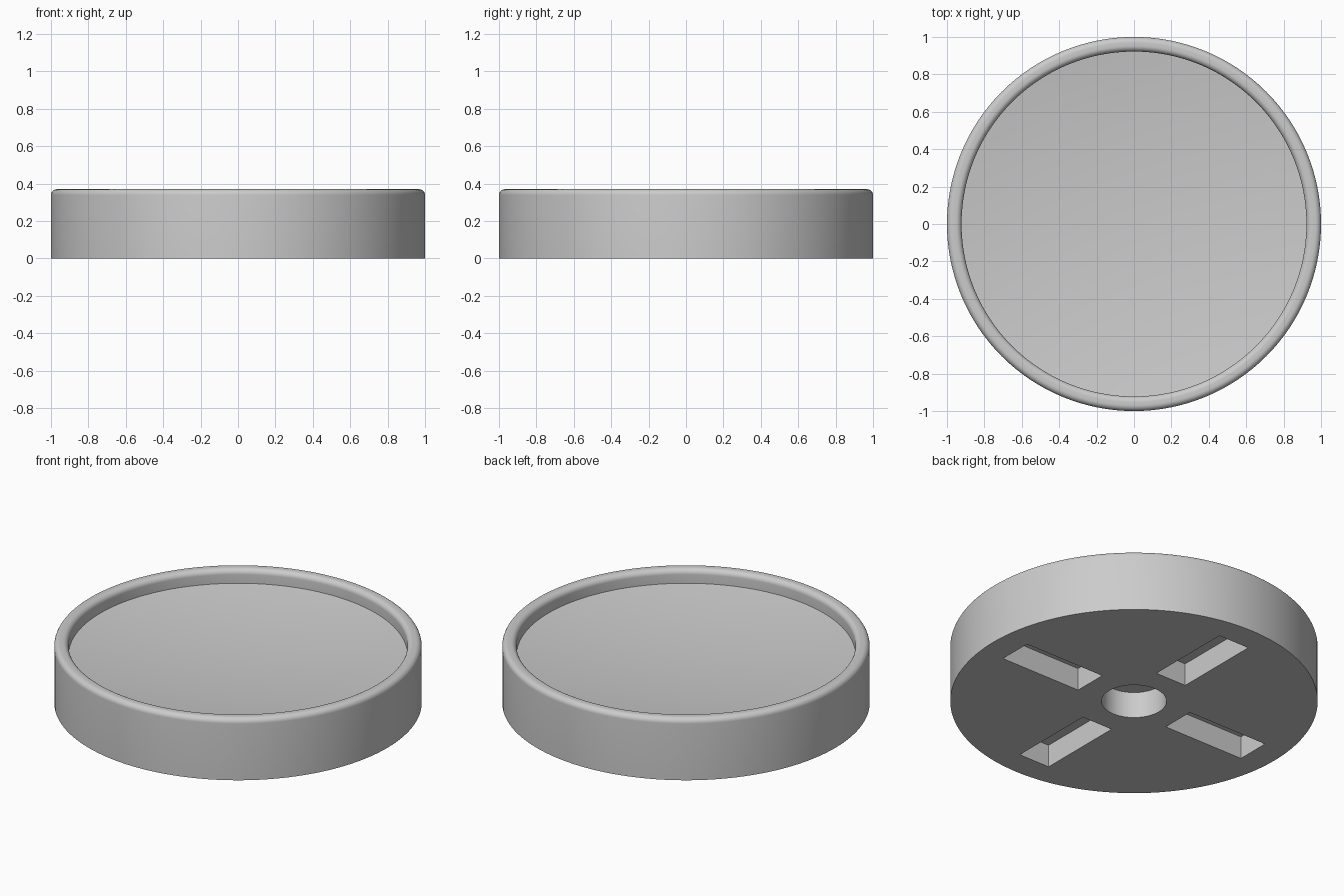
import bpy
import bmesh
from math import cos, sin, pi, radians

SIDES = 128
RADIUS, HEIGHT = 1.0, 0.37
INNER, FLOOR, DISH = 0.922, 0.287, 0.065
FILLET = 0.031
HOLE_RADIUS, HOLE_DEPTH = 0.177, 0.157
SLOT_START, SLOT_END, SLOT_WIDTH, SLOT_DEPTH = 0.312, 0.845, 0.204, 0.135

if "Cube" in bpy.data.objects:
    bpy.data.objects.remove(bpy.data.objects["Cube"], do_unlink=True)


def make_material(name, colour):
    mat = bpy.data.materials.new(name)
    mat.use_nodes = True
    mat.diffuse_color = colour
    mat.node_tree.nodes["Principled BSDF"].inputs["Base Color"].default_value = colour
    return mat


def add_object(name, bm):
    mesh = bpy.data.meshes.new(name)
    bmesh.ops.recalc_face_normals(bm, faces=bm.faces)
    bm.to_mesh(mesh)
    bm.free()
    obj = bpy.data.objects.new(name, mesh)
    bpy.context.collection.objects.link(obj)
    return obj


def arc(cx, cz, r, start, end, steps=8):
    angles = [radians(start + (end - start) * i / steps) for i in range(steps + 1)]
    return [(cx + r * cos(a), cz + r * sin(a)) for a in angles]


def lathe(name, profile):
    """Revolve (radius, height) points round z; both ends lie on the axis."""
    bm = bmesh.new()
    verts = [bm.verts.new((r, 0, z)) for r, z in profile]
    edges = [bm.edges.new(pair) for pair in zip(verts, verts[1:])]
    bmesh.ops.spin(bm, geom=verts + edges, cent=(0, 0, 0), axis=(0, 0, 1),
                   angle=2 * pi, steps=SIDES, use_merge=True)
    bmesh.ops.remove_doubles(bm, verts=bm.verts, dist=0.0001)
    return add_object(name, bm)


# Round tray: centre hole underneath, rounded rim, shallow dished top
top = HEIGHT - FILLET
profile = [(0, HOLE_DEPTH), (HOLE_RADIUS, HOLE_DEPTH), (HOLE_RADIUS, 0), (RADIUS, 0)]
profile += arc(RADIUS - FILLET, top, FILLET, 0, 90)
profile += arc(INNER + FILLET, top, FILLET, 90, 180)
dish_steps = 16
for i in range(dish_steps, -1, -1):
    t = i / dish_steps
    profile.append((INNER * t, FLOOR - DISH * (1 - t * t)))
base = lathe("round_base", profile)

# Four radial slots in the underside
bm = bmesh.new()
for turn in range(4):
    box = bmesh.ops.create_cube(bm, size=1)["verts"]
    bmesh.ops.scale(bm, vec=(SLOT_END - SLOT_START, SLOT_WIDTH, 2 * SLOT_DEPTH), verts=box)
    bmesh.ops.translate(bm, vec=((SLOT_START + SLOT_END) / 2, 0, 0), verts=box)
    a = turn * pi / 2
    for v in box:
        x, y = v.co.x, v.co.y
        v.co.x, v.co.y = x * cos(a) - y * sin(a), x * sin(a) + y * cos(a)
cutter = add_object("slot_cutter", bm)
cutter.hide_render = True

cut = base.modifiers.new("slots", 'BOOLEAN')
cut.operation = 'DIFFERENCE'
cut.solver = 'EXACT'
cut.object = cutter

bpy.ops.object.select_all(action='DESELECT')
base.select_set(True)
bpy.context.view_layer.objects.active = base
bpy.ops.object.modifier_apply(modifier=cut.name)
bpy.data.objects.remove(cutter, do_unlink=True)

# Finish
base.data.materials.clear()
base.data.materials.append(make_material("plain_grey", (0.6, 0.6, 0.6, 1)))
bpy.ops.object.shade_smooth_by_angle(angle=radians(35))
